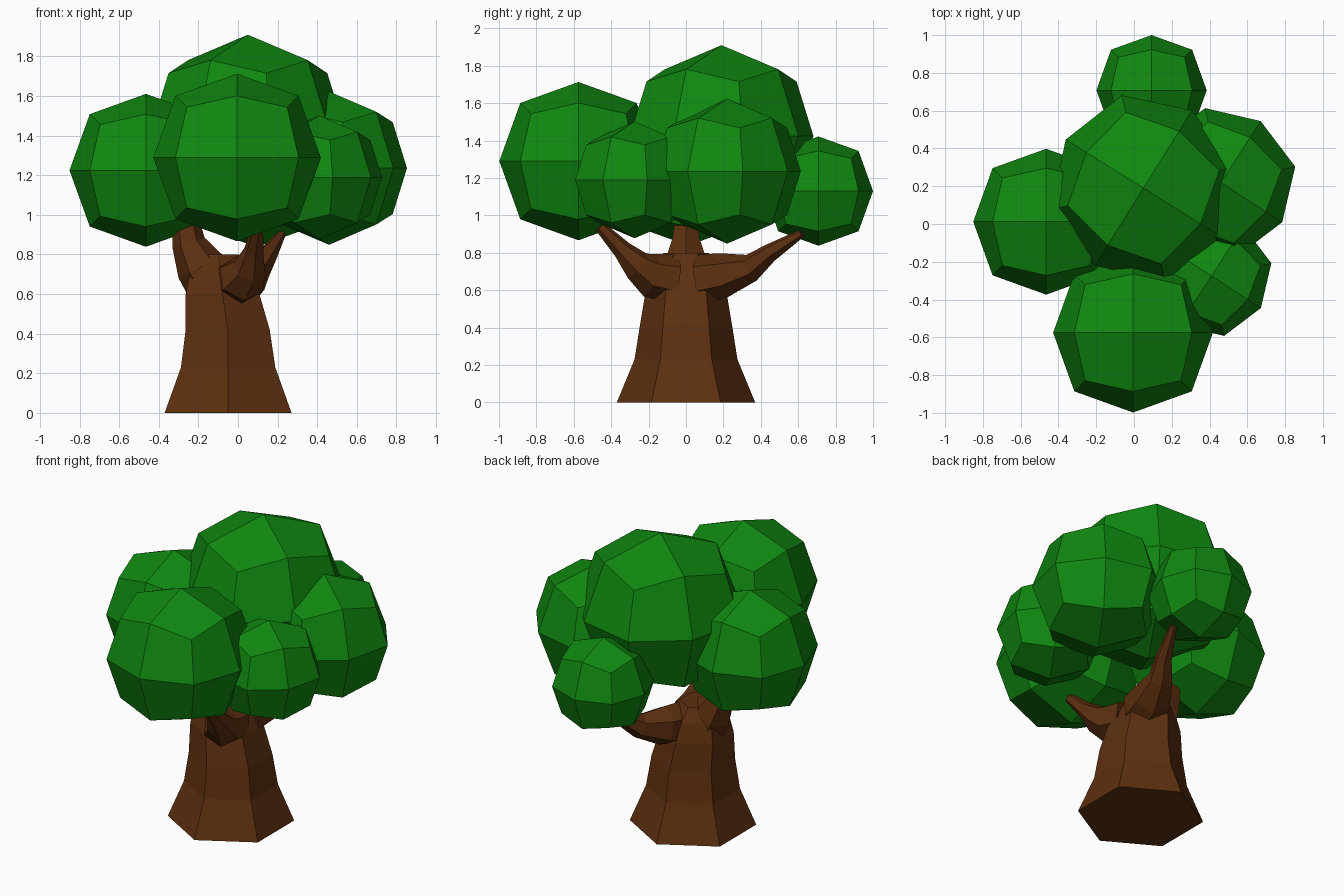
import bpy, bmesh, math
from mathutils import Vector, Matrix

if "Cube" in bpy.data.objects:
    bpy.data.objects.remove(bpy.data.objects["Cube"])


def material(name, rgb):
    m = bpy.data.materials.new(name)
    m.diffuse_color = (*rgb, 1)
    m.use_nodes = True
    m.node_tree.nodes["Principled BSDF"].inputs["Base Color"].default_value = m.diffuse_color
    return m


LEAF = material("leaf green", (0.005, 0.245, 0.005))
BARK = material("bark brown", (0.110, 0.029, 0.005))


def finish(bm, name, mat):
    bmesh.ops.recalc_face_normals(bm, faces=bm.faces)
    me = bpy.data.meshes.new(name)
    bm.to_mesh(me)
    bm.free()
    me.materials.append(mat)
    ob = bpy.data.objects.new(name, me)
    bpy.context.collection.objects.link(ob)
    return ob


def leaf_ball(name, centre, radius, turn=0):
    """Cube divided once and puffed out into a 24-sided ball."""
    bm = bmesh.new()
    bmesh.ops.create_cube(bm, size=2)
    bmesh.ops.subdivide_edges(bm, edges=bm.edges[:], cuts=1, use_grid_fill=True)
    puff = {1: 1.0, 2: 0.735, 3: 0.6}  # face centre, edge middle, corner
    for v in bm.verts:
        v.co *= radius * puff[sum(abs(c) > 0.5 for c in v.co)]
    bmesh.ops.rotate(bm, verts=bm.verts, matrix=Matrix.Rotation(math.radians(turn), 3, 'Z'))
    bmesh.ops.translate(bm, verts=bm.verts, vec=centre)
    finish(bm, name, LEAF)


def loft(name, rings):
    """Join equal-sized rings of points into a closed tube."""
    bm = bmesh.new()
    loops = [[bm.verts.new(p) for p in r] for r in rings]
    n = len(loops[0])
    for a, b in zip(loops, loops[1:]):
        for i in range(n):
            bm.faces.new((a[i], a[(i + 1) % n], b[(i + 1) % n], b[i]))
    bm.faces.new(loops[0][::-1])
    bm.faces.new(loops[-1])
    finish(bm, name, BARK)


def branch(name, stations, sides=6):
    """Tapered limb along (x, y, z, radius) stations."""
    pts = [Vector(s[:3]) for s in stations]
    rings = []
    for i, p in enumerate(pts):
        d = (pts[min(i + 1, len(pts) - 1)] - pts[max(i - 1, 0)]).normalized()
        side = d.cross(Vector((0, 0, 1))).normalized()
        up = side.cross(d)
        r = stations[i][3]
        rings.append([p + side * r * math.cos(a) + up * r * math.sin(a)
                      for a in (math.tau * (k + 0.5) / sides + math.pi / 6
                                if sides != 6 else math.tau * (k + 0.5) / 6
                                for k in range(sides))])
    loft(name, rings)


# Foliage
leaf_ball("front_leaves", (-0.005, -0.575, 1.29), 0.423)
leaf_ball("left_leaves", (-0.465, 0.012, 1.225), 0.386)
leaf_ball("back_leaves", (0.093, 0.708, 1.13), 0.292)
leaf_ball("top_leaves", (0.05, 0.19, 1.425), 0.485, -32)
leaf_ball("right_leaves", (0.46, 0.22, 1.236), 0.387, -33)
leaf_ball("small_right_leaves", (0.41, -0.275, 1.19), 0.312, -33)

# Six-sided flared trunk: (height, radius, x offset)
profile = [(0, 0.37, -0.05), (0.23, 0.275, -0.05), (0.42, 0.245, -0.052),
           (0.60, 0.215, -0.078), (0.72, 0.175, -0.09), (0.80, 0.12, -0.1)]
loft("trunk", [[(x + r * math.sin(math.tau * k / 6), r * math.cos(math.tau * k / 6), z)
                for k in range(6)] for z, r, x in profile])

# Three limbs
branch("front_branch", [(-0.01, -0.06, 0.66, 0.13), (0.02, -0.19, 0.68, 0.12),
                        (0.06, -0.26, 0.73, 0.085), (0.08, -0.34, 0.815, 0.052),
                        (0.10, -0.46, 0.94, 0.03)])
branch("back_branch", [(0.0, 0.07, 0.66, 0.13), (0.03, 0.20, 0.68, 0.12),
                       (0.09, 0.35, 0.72, 0.075), (0.15, 0.45, 0.80, 0.05),
                       (0.22, 0.62, 0.905, 0.022)])
branch("left_branch", [(-0.12, 0, 0.62, 0.13), (-0.19, 0, 0.74, 0.125),
                       (-0.25, 0, 0.86, 0.085), (-0.265, 0, 0.98, 0.065)])
